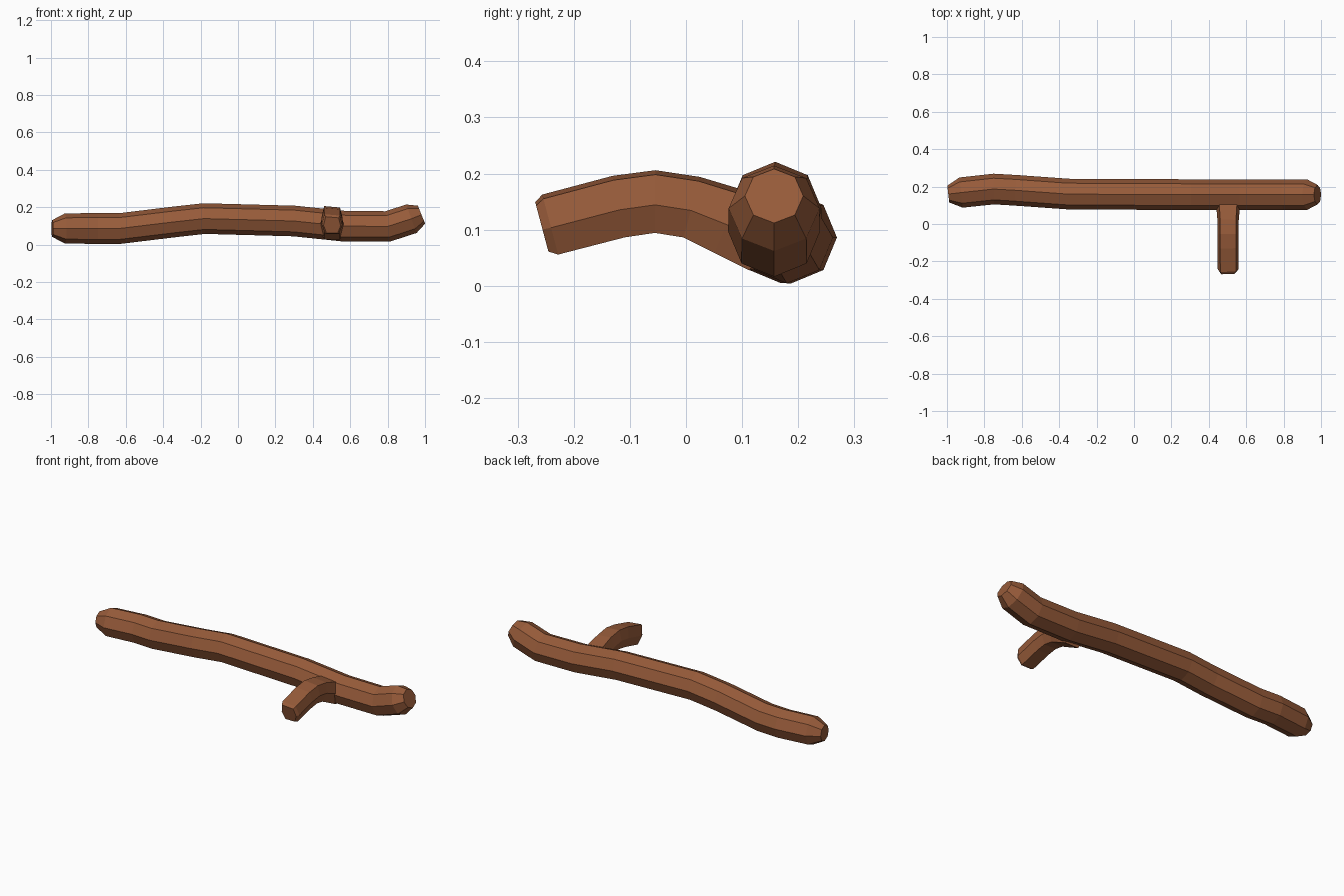
import bpy, bmesh
from math import sin, cos, pi
from mathutils import Vector

if "Cube" in bpy.data.objects:
    bpy.data.objects.remove(bpy.data.objects["Cube"])

bark = bpy.data.materials.new("bark")
bark.diffuse_color = (0.31, 0.105, 0.042, 1)
bark.use_nodes = True
bark.node_tree.nodes["Principled BSDF"].inputs["Base Color"].default_value = bark.diffuse_color


def sweep(name, path, profile):
    """Skin a closed profile (side, up) along path points (x, y, z, scale)."""
    pts = [Vector(p[:3]) for p in path]
    bm = bmesh.new()
    rings = []
    for i, p in enumerate(pts):
        before = (p - pts[i - 1]).normalized() if i else Vector()
        after = (pts[i + 1] - p).normalized() if i < len(pts) - 1 else Vector()
        t = (before + after).normalized()
        up = (Vector((0, 0, 1)) - t * t.z).normalized()
        side = up.cross(t)
        s = path[i][3]
        rings.append([bm.verts.new(p + side * a * s + up * b * s) for a, b in profile])
    n = len(profile)
    for r0, r1 in zip(rings, rings[1:]):
        for k in range(n):
            bm.faces.new((r0[k], r0[(k + 1) % n], r1[(k + 1) % n], r1[k]))
    bm.faces.new(rings[0])
    bm.faces.new(rings[-1])
    bmesh.ops.recalc_face_normals(bm, faces=bm.faces)
    mesh = bpy.data.meshes.new(name)
    bm.to_mesh(mesh)
    bm.free()
    mesh.materials.append(bark)
    ob = bpy.data.objects.new(name, mesh)
    bpy.context.collection.objects.link(ob)
    return ob


# Main log: crooked octagonal stick with chamfered ends
octagon = [(sin(k * pi / 4), cos(k * pi / 4)) for k in range(8)]
sweep("log", [
    (-0.993, 0.160, 0.086, 0.045),
    (-0.925, 0.168, 0.086, 0.081),
    (-0.75, 0.187, 0.086, 0.082),
    (-0.63, 0.180, 0.086, 0.082),
    (-0.35, 0.160, 0.120, 0.082),
    (-0.18, 0.159, 0.139, 0.082),
    (0.30, 0.157, 0.126, 0.082),
    (0.56, 0.157, 0.099, 0.082),
    (0.80, 0.157, 0.097, 0.082),
    (0.927, 0.157, 0.138, 0.081),
    (0.981, 0.157, 0.160, 0.052),
], octagon)

# Side branch: arched six-sided stub with a slight flare at the log
hexagon = [(-0.043, 0.057), (0.043, 0.049), (0.057, -0.006),
           (0.037, -0.057), (-0.037, -0.057), (-0.057, -0.002)]
sweep("branch", [
    (0.503, 0.14, 0.085, 1.12),
    (0.503, 0.075, 0.115, 1.08),
    (0.503, 0.01, 0.140, 0.98),
    (0.503, -0.055, 0.150, 0.98),
    (0.503, -0.12, 0.141, 0.98),
    (0.503, -0.242, 0.109, 0.97),
    (0.503, -0.257, 0.105, 0.80),
], hexagon)
